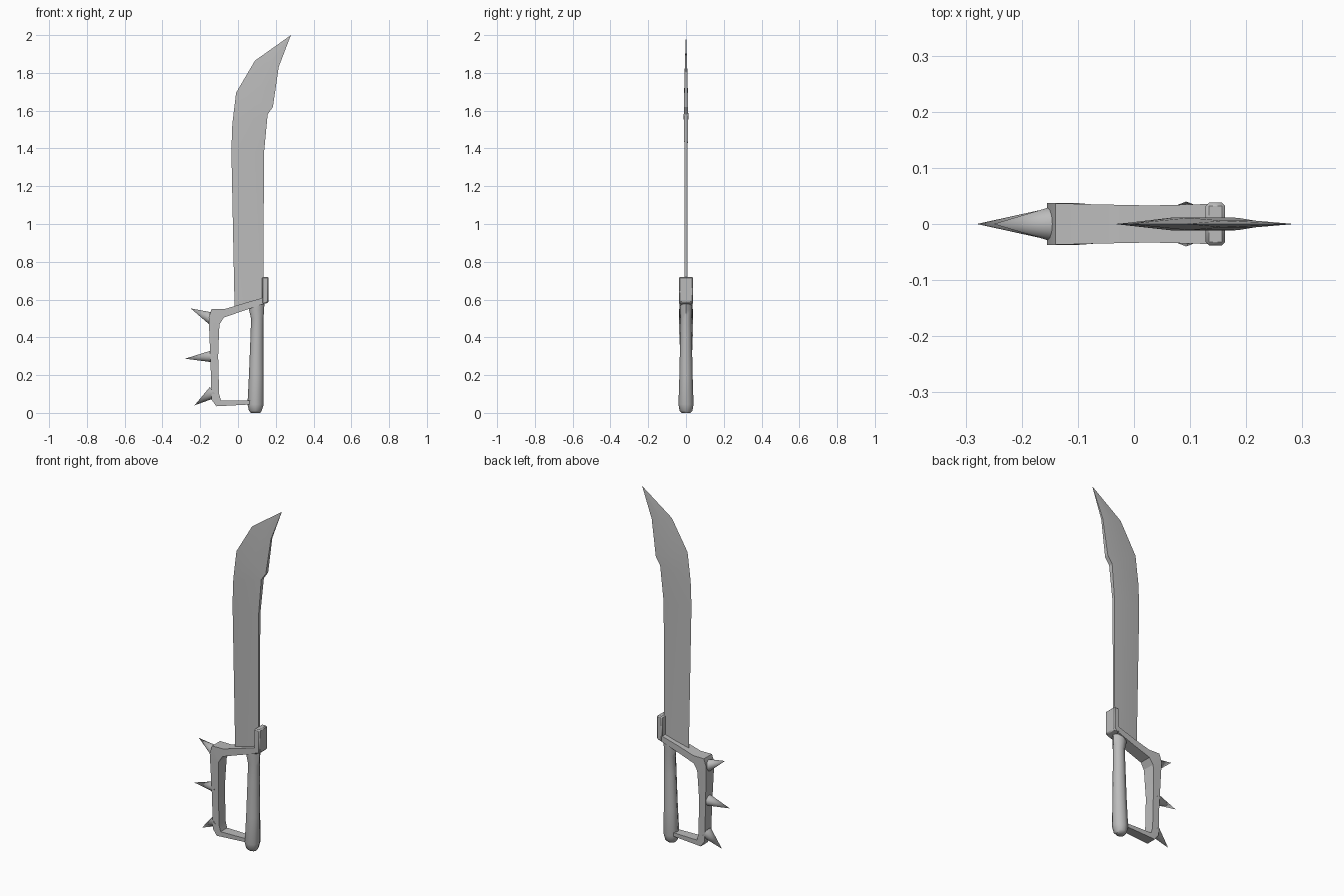
import bpy, bmesh, math
from mathutils import Vector

if "Cube" in bpy.data.objects:
    bpy.data.objects.remove(bpy.data.objects["Cube"])

steel = bpy.data.materials.new("grey_steel")
steel.use_nodes = True
GREY = (0.5, 0.5, 0.5, 1)
steel.diffuse_color = GREY
steel.node_tree.nodes["Principled BSDF"].inputs["Base Color"].default_value = GREY


def finish(name, bm, angle):
    bmesh.ops.remove_doubles(bm, verts=bm.verts, dist=1e-5)
    bmesh.ops.recalc_face_normals(bm, faces=bm.faces)
    mesh = bpy.data.meshes.new(name)
    bm.to_mesh(mesh)
    bm.free()
    mesh.materials.append(steel)
    obj = bpy.data.objects.new(name, mesh)
    bpy.context.collection.objects.link(obj)
    bpy.ops.object.select_all(action="DESELECT")
    obj.select_set(True)
    bpy.context.view_layer.objects.active = obj
    bpy.ops.object.shade_smooth_by_angle(angle=math.radians(angle))
    return obj


def loft(name, rings, angle=25):
    """Skin a row of equal-sized rings and cap both ends."""
    bm = bmesh.new()
    rows = [[bm.verts.new(p) for p in ring] for ring in rings]
    n = len(rows[0])
    for a, b in zip(rows, rows[1:]):
        for i in range(n):
            j = (i + 1) % n
            bm.faces.new((a[i], a[j], b[j], b[i]))
    bm.faces.new(rows[0])
    bm.faces.new(rows[-1])
    return finish(name, bm, angle)


# Blade: sharp leading edge, flat spine, swept tip
blade_rows = [
    ((-0.018, 0.55), (0.135, 0.60), 0.007),
    ((-0.035, 1.39), (0.137, 1.37), 0.008),
    ((-0.030, 1.53), (0.157, 1.58), 0.012),
    ((-0.010, 1.695), (0.185, 1.62), 0.011),
    ((0.090, 1.865), (0.215, 1.83), 0.006),
    ((0.279, 1.999), (0.280, 2.0), 0.0005),
]
rings = []
for (ex, ez), (sx, sz), h in blade_rows:
    mx, mz = ex + 0.55 * (sx - ex), ez + 0.55 * (sz - ez)
    rings.append([(ex, 0, ez), (mx, -h, mz), (sx, -h, sz), (sx, h, sz), (mx, h, mz)])
loft("blade", rings)

# Guard: crossbar, knuckle bar and lower bar in one strip (outer, inner, half width)
guard_rows = [
    ((0.150, 0.615), (0.150, 0.582), 0.036),
    ((0.030, 0.580), (0.030, 0.541), 0.033),
    ((-0.070, 0.550), (-0.075, 0.505), 0.035),
    ((-0.140, 0.550), (-0.097, 0.470), 0.037),
    ((-0.155, 0.505), (-0.100, 0.440), 0.037),
    ((-0.145, 0.250), (-0.105, 0.300), 0.030),
    ((-0.140, 0.070), (-0.100, 0.100), 0.030),
    ((-0.115, 0.035), (-0.090, 0.065), 0.030),
    ((0.075, 0.045), (0.075, 0.065), 0.025),
]
loft("guard", [[(ox, -w, oz), (ix, -w, iz), (ix, w, iz), (ox, w, oz)]
               for (ox, oz), (ix, iz), w in guard_rows])

# Upright block behind the blade spine
bm = bmesh.new()
bmesh.ops.create_cube(bm, size=1)
for v in bm.verts:
    v.co = (0.145 + 0.035 * v.co.x, 0.076 * v.co.y, 0.652 + 0.136 * v.co.z)
    if v.co.z < 0.6 and v.co.x < 0.145:
        v.co.z -= 0.01
block = finish("guard_block", bm, 25)
bevel = block.modifiers.new("bevel", "BEVEL")
bevel.width = 0.006
bevel.segments = 1

# Grip: eight-sided tapered handle (z, left x, right x, half depth)
grip_rows = [
    (0.000, 0.068, 0.118, 0.022),
    (0.012, 0.058, 0.126, 0.034),
    (0.045, 0.050, 0.136, 0.040),
    (0.200, 0.058, 0.136, 0.035),
    (0.400, 0.066, 0.134, 0.031),
    (0.500, 0.069, 0.135, 0.029),
    (0.545, 0.058, 0.138, 0.032),
    (0.580, 0.058, 0.140, 0.032),
]
rings = []
for z, left, right, depth in grip_rows:
    turns = [math.tau * i / 8 for i in range(8)]
    rings.append([((left + right) / 2 + (right - left) / 2 * math.cos(t),
                   depth * math.sin(t), z) for t in turns])
loft("grip", rings, 50)

# Knuckle spikes (base centre, tip)
spikes = {
    "upper_spike": ((-0.140, 0.500), (-0.250, 0.553)),
    "middle_spike": ((-0.130, 0.300), (-0.280, 0.287)),
    "lower_spike": ((-0.130, 0.110), (-0.230, 0.040)),
}
for name, ((bx, bz), (tx, tz)) in spikes.items():
    base, tip = Vector((bx, 0, bz)), Vector((tx, 0, tz))
    axis = tip - base
    bm = bmesh.new()
    bmesh.ops.create_cone(bm, cap_ends=True, segments=12, radius1=0.033,
                          radius2=0, depth=axis.length)
    turn = axis.to_track_quat("Z", "Y")
    for v in bm.verts:
        v.co = turn @ v.co + (base + tip) / 2
    finish(name, bm, 50)
